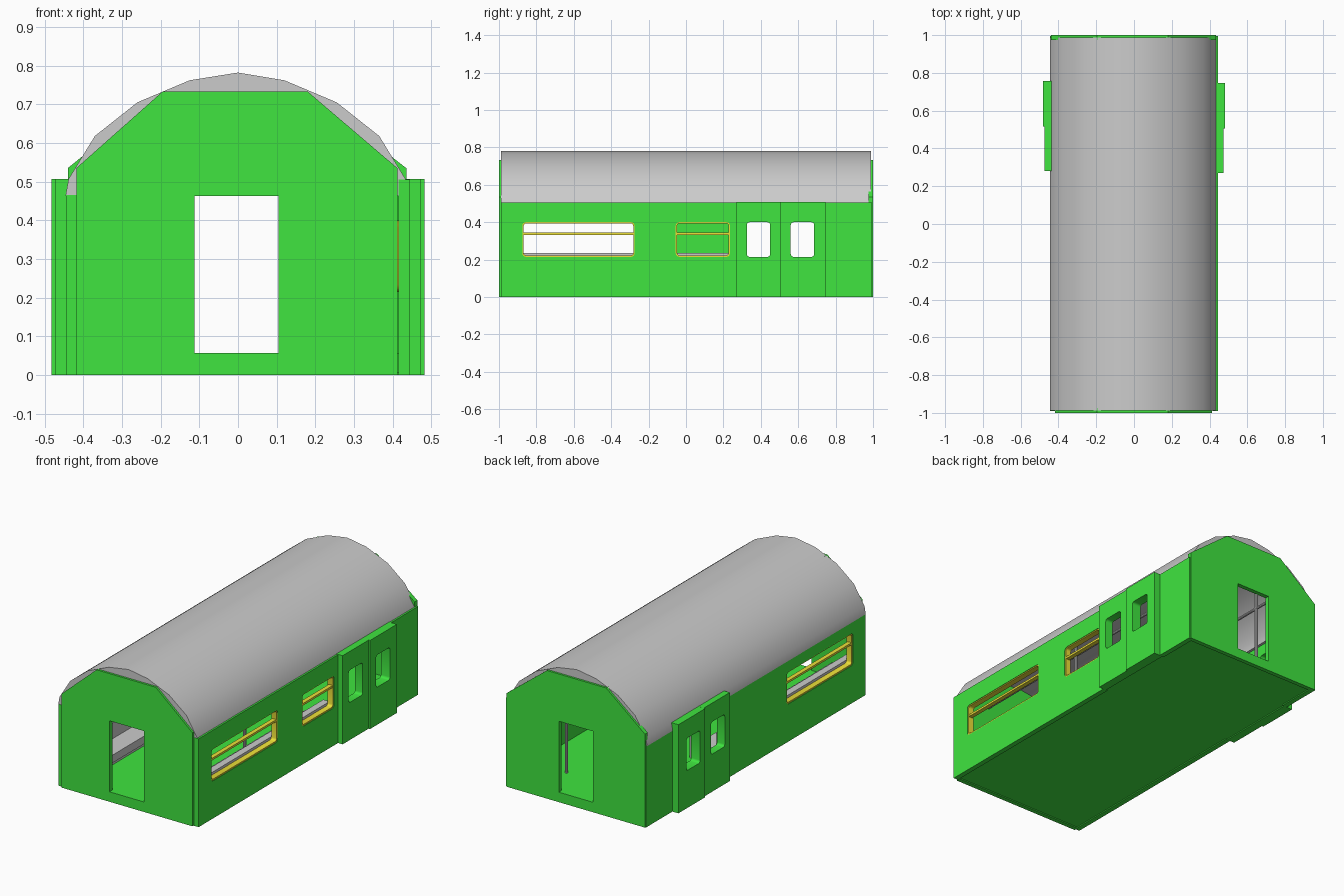
import bpy, bmesh, math
from mathutils import Matrix

if "Cube" in bpy.data.objects:
    bpy.data.objects.remove(bpy.data.objects["Cube"])


def material(name, rgb):
    m = bpy.data.materials.new(name)
    m.diffuse_color = (*rgb, 1)
    m.use_nodes = True
    m.node_tree.nodes["Principled BSDF"].inputs["Base Color"].default_value = m.diffuse_color
    return m


GREEN = material("green_paint", (0.05, 0.78, 0.05))
YELLOW = material("yellow_trim", (0.85, 0.75, 0.04))

# Drawing planes: side panels lie in (y, z), end panels in (x, z)
SIDE = Matrix(((0, 0, 1), (1, 0, 0), (0, 1, 0)))
END = Matrix(((1, 0, 0), (0, 0, -1), (0, 1, 0)))


def finish(name, bm, mat):
    bmesh.ops.recalc_face_normals(bm, faces=bm.faces)
    mesh = bpy.data.meshes.new(name)
    bm.to_mesh(mesh)
    bm.free()
    mesh.materials.clear()
    if mat:
        mesh.materials.append(mat)
    for p in mesh.polygons:
        p.use_smooth = True
        p.material_index = 0
    mesh.set_sharp_from_angle(angle=math.radians(32))
    ob = bpy.data.objects.new(name, mesh)
    bpy.context.collection.objects.link(ob)
    return ob


def panel(name, loops, plane, a, b, mat=None):
    """Flat outline with holes, extruded between offsets a and b on the plane normal."""
    cu = bpy.data.curves.new(name + "_outline", 'CURVE')
    cu.dimensions = '2D'
    cu.fill_mode = 'BOTH'
    cu.extrude = abs(b - a) / 2
    for loop in loops:
        s = cu.splines.new('POLY')
        s.points.add(len(loop) - 1)
        for p, (u, v) in zip(s.points, loop):
            p.co = (u, v, 0, 1)
        s.use_cyclic_u = True
    tmp = bpy.data.objects.new(name + "_tmp", cu)
    bpy.context.collection.objects.link(tmp)
    dg = bpy.context.evaluated_depsgraph_get()
    me = bpy.data.meshes.new_from_object(tmp.evaluated_get(dg))
    bm = bmesh.new()
    bm.from_mesh(me)
    bpy.data.objects.remove(tmp)
    bpy.data.meshes.remove(me)
    bpy.data.curves.remove(cu)
    bmesh.ops.remove_doubles(bm, verts=bm.verts, dist=1e-4)
    bm.transform(plane.to_4x4() @ Matrix.Translation((0, 0, (a + b) / 2)))
    return finish(name, bm, mat)


def rect(u0, u1, v0, v1, r=0.0):
    if not r:
        return [(u0, v0), (u1, v0), (u1, v1), (u0, v1)]
    pts = []
    for k, (u, v) in enumerate(((u1 - r, v1 - r), (u0 + r, v1 - r),
                                (u0 + r, v0 + r), (u1 - r, v0 + r))):
        for i in range(4):
            t = math.pi / 2 * (k + i / 3)
            pts.append((u + r * math.cos(t), v + r * math.sin(t)))
    return pts


def box(name, x, y, z, mat=None):
    bm = bmesh.new()
    bmesh.ops.create_cube(bm, size=1)
    bm.transform(Matrix.Translation((sum(x) / 2, sum(y) / 2, sum(z) / 2)) @
                 Matrix.Diagonal((abs(x[1] - x[0]), y[1] - y[0], z[1] - z[0], 1)))
    return finish(name, bm, mat)


def rod(name, x, y, z, length, r, along_y=False):
    bm = bmesh.new()
    bmesh.ops.create_cone(bm, cap_ends=True, segments=10, radius1=r, radius2=r, depth=length)
    rot = Matrix.Rotation(math.pi / 2, 4, 'X') if along_y else Matrix.Identity(4)
    bm.transform(Matrix.Translation((x, y, z)) @ rot)
    return finish(name, bm, None)


# Floor
box("floor", (-0.435, 0.43), (-0.985, 0.985), (0.006, 0.057), GREEN)

# End walls with doorway
doorway = rect(-0.113, 0.105, 0.057, 0.463)
for name, l, r, a, b in (("front_wall", -0.418, 0.412, 0.975, 1.0),
                         ("rear_wall", -0.44, 0.435, -1.0, -0.975)):
    outline = [(l, 0), (r, 0), (r, 0.535), (0.18, 0.733), (-0.195, 0.733), (l, 0.535)]
    panel(name, [outline, doorway], END, a, b, GREEN)

# Arched roof shell
left = [(-0.446, 0.463), (-0.438, 0.507), (-0.37, 0.618), (-0.26, 0.705), (-0.125, 0.762)]
arch = left + [(0, 0.782)] + [(-x - 0.005, z) for x, z in reversed(left)]
inner = [(x * 0.92, 0.463 + (z - 0.463) * 0.8) for x, z in reversed(arch)]
panel("roof", [arch + inner], END, -0.988, 0.988)

# Side walls, doors, windows and seats
long_win, short_win = (-0.875, -0.275), (-0.055, 0.235)
for side, s, top, d0, windows in (("right", 1, 0.505, 0.27, (long_win, short_win)),
                                  ("left", -1, 0.466, 0.28, (long_win,))):
    d1, d2 = d0 + 0.235, d0 + 0.477
    holes = [rect(*w, 0.215, 0.4, 0.018) for w in windows]
    panel(side + "_wall", [rect(-0.99, d0, 0, top)] + holes, SIDE, s * 0.415, s * 0.444, GREEN)
    panel(side + "_rear_wall", [rect(d2, 0.995, 0, top)], SIDE, s * 0.415, s * 0.444, GREEN)

    # Pair of sliding doors standing proud of the wall
    for i, (y0, y1, x) in enumerate(((d0, d1, 0.473), (d1, d2, 0.482))):
        w = 0.325 if i == 0 else 0.56
        panel(f"{side}_door_{i + 1}",
              [rect(y0, y1, 0, 0.507), rect(w, w + 0.125, 0.215, 0.4, 0.014)],
              SIDE, s * 0.425, s * x, GREEN)

    # Yellow window frames with a sash bar
    for i, (y0, y1) in enumerate(windows):
        panel(f"{side}_window_frame_{i + 1}",
              [rect(y0, y1, 0.215, 0.4, 0.018),
               rect(y0 + 0.007, y1 - 0.007, 0.223, 0.394, 0.013)],
              SIDE, s * 0.408, s * 0.441, YELLOW)
        box(f"{side}_sash_bar_{i + 1}", (s * 0.415, s * 0.44),
            (y0 + 0.003, y1 - 0.003), (0.332, 0.344), YELLOW)

    # Bench along the wall
    box(side + "_seat", (s * 0.25, s * 0.405), (-0.96, 0.25), (0.10, 0.145))
    box(side + "_seat_base", (s * 0.29, s * 0.405), (-0.95, 0.24), (0.057, 0.10))
    box(side + "_seat_back", (s * 0.365, s * 0.405), (-0.96, 0.25), (0.145, 0.235))

    # Grab poles and overhead handrail
    for i, y in enumerate((-0.24, 0.255, 0.78)):
        rod(f"{side}_pole_{i + 1}", s * 0.21, y, 0.37, 0.63, 0.009)
    rod(side + "_handrail", s * 0.21, 0, 0.52, 1.95, 0.008, True)
